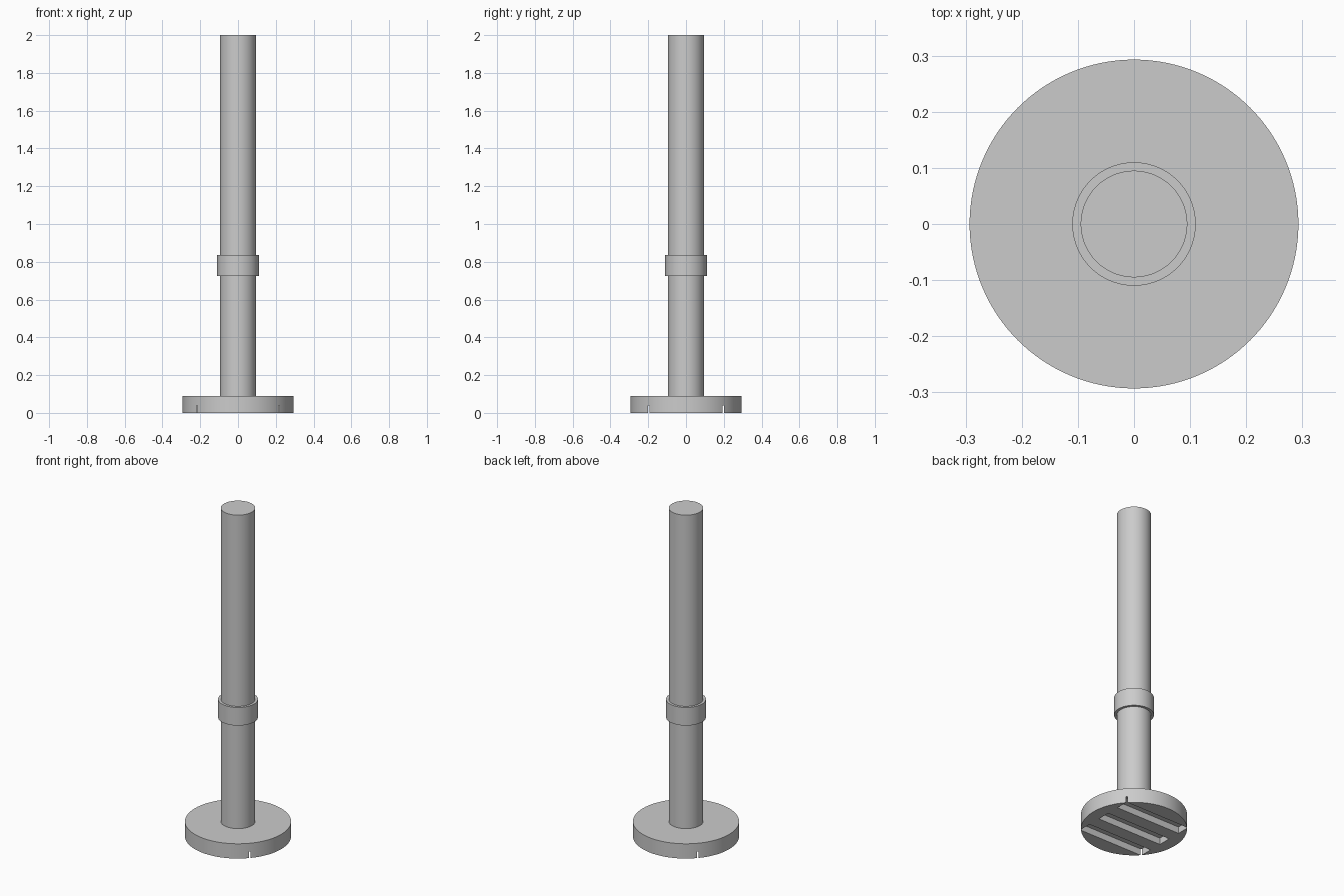
import bpy
import math

if "Cube" in bpy.data.objects:
    bpy.data.objects.remove(bpy.data.objects["Cube"], do_unlink=True)

# Single plain grey
grey = bpy.data.materials.new("light_grey")
grey.use_nodes = True
colour = (0.6, 0.6, 0.6, 1)
grey.diffuse_color = colour
grey.node_tree.nodes["Principled BSDF"].inputs["Base Color"].default_value = colour


def cylinder(name, radius, bottom, top):
    bpy.ops.mesh.primitive_cylinder_add(
        vertices=128, radius=radius, depth=top - bottom,
        location=(0, 0, (bottom + top) / 2))
    obj = bpy.context.object
    obj.name = name
    obj.data.materials.append(grey)
    return obj


def smooth(obj):
    bpy.ops.object.select_all(action="DESELECT")
    obj.select_set(True)
    bpy.context.view_layer.objects.active = obj
    bpy.ops.object.shade_smooth_by_angle(angle=math.radians(30))


base = cylinder("base_disc", 0.293, 0, 0.09)
shaft = cylinder("shaft", 0.095, 0.09, 2)
collar = cylinder("collar", 0.11, 0.725, 0.835)

# Three parallel slots in the underside; the outer ones just break the rim
slot_length, slot_width, slot_depth = 0.44, 0.08, 0.04
for y in (-0.16, 0, 0.16):
    bpy.ops.mesh.primitive_cube_add(size=1, location=(0, y, 0))
    cutter = bpy.context.object
    cutter.name = "slot_cutter"
    cutter.scale = (slot_length, slot_width, slot_depth * 2)
    cutter.hide_render = True
    cutter.data.materials.append(grey)
    cut = base.modifiers.new("slot", "BOOLEAN")
    cut.operation = "DIFFERENCE"
    cut.solver = "EXACT"
    cut.object = cutter
    bpy.context.view_layer.objects.active = base
    bpy.ops.object.modifier_apply(modifier=cut.name)
    bpy.data.objects.remove(cutter, do_unlink=True)

for part in (base, shaft, collar):
    smooth(part)
